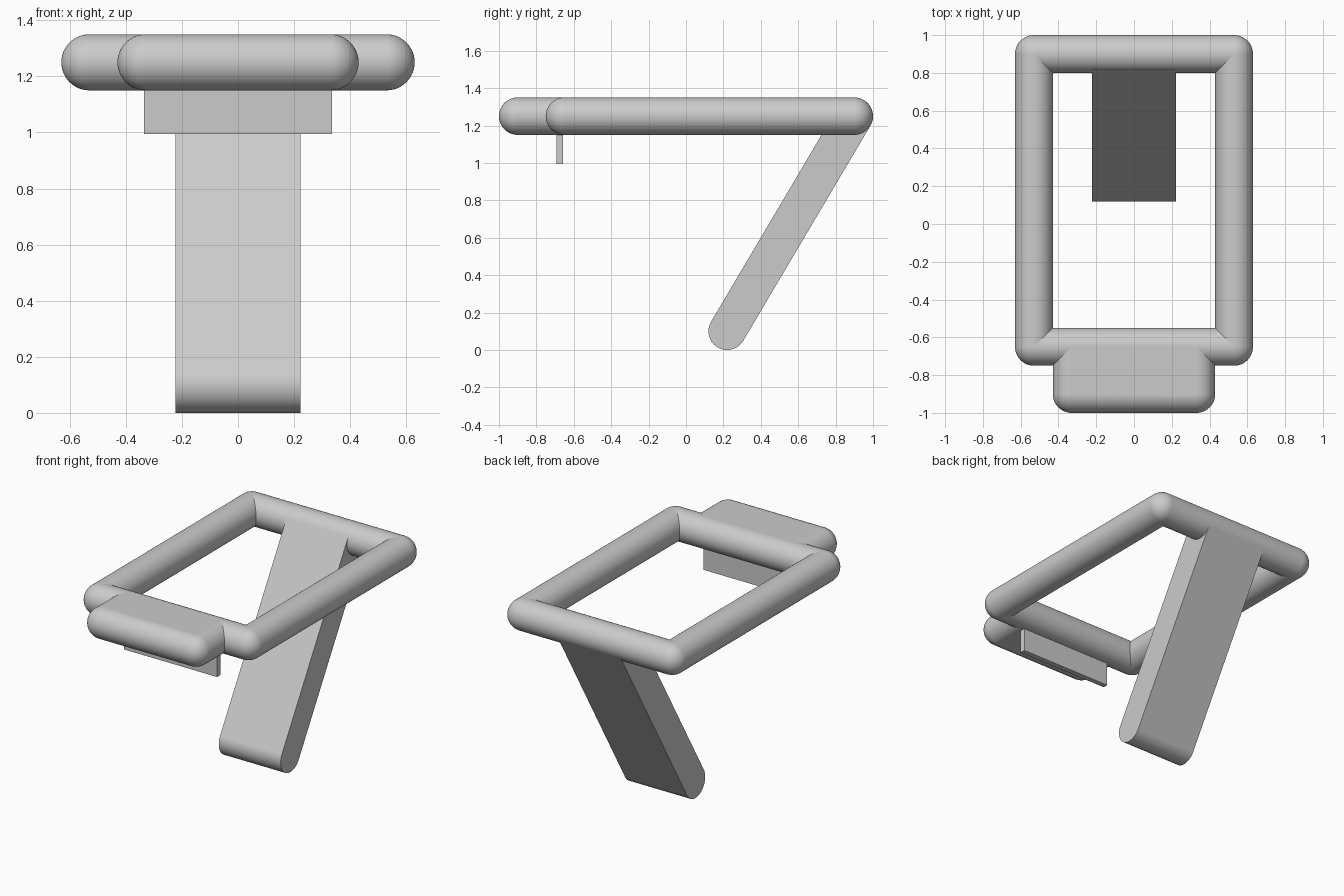
import bpy, bmesh, math
from mathutils import Vector, Matrix

cube = bpy.data.objects.get("Cube")
if cube:
    bpy.data.objects.remove(cube, do_unlink=True)

RADIUS = 0.1      # shared by the tubes, pad edges and leg end
FRAME_Z = 1.25
SIDES = 48

grey = bpy.data.materials.new("plain grey")
grey.use_nodes = True
colour = (0.6, 0.6, 0.6, 1)
grey.diffuse_color = colour
grey.node_tree.nodes["Principled BSDF"].inputs["Base Color"].default_value = colour


def finish(name, bm):
    """Turn a bmesh into a named, smoothly shaded object."""
    bmesh.ops.recalc_face_normals(bm, faces=bm.faces)
    mesh = bpy.data.meshes.new(name)
    bm.to_mesh(mesh)
    bm.free()
    mesh.materials.append(grey)
    obj = bpy.data.objects.new(name, mesh)
    bpy.context.collection.objects.link(obj)
    bpy.ops.object.select_all(action="DESELECT")
    obj.select_set(True)
    bpy.context.view_layer.objects.active = obj
    bpy.ops.object.shade_smooth_by_angle(angle=math.radians(30))
    normals = obj.modifiers.new("even shading", "WEIGHTED_NORMAL")
    normals.keep_sharp = True
    return obj


def ball(bm, centre):
    bmesh.ops.create_uvsphere(bm, u_segments=SIDES, v_segments=SIDES // 2,
                              radius=RADIUS, matrix=Matrix.Translation(centre))


def rod(bm, start, end):
    axis = end - start
    turn = axis.to_track_quat("Z", "Y").to_matrix().to_4x4()
    bmesh.ops.create_cone(bm, cap_ends=True, segments=SIDES, radius1=RADIUS,
                          radius2=RADIUS, depth=axis.length,
                          matrix=Matrix.Translation((start + end) / 2) @ turn)


# Rectangular tube frame with ball corners
FRONT, BACK, HALF = -0.65, 0.9, 0.53
corners = [Vector((x, y, FRAME_Z)) for x, y in
           ((-HALF, FRONT), (HALF, FRONT), (HALF, BACK), (-HALF, BACK))]
bm = bmesh.new()
for i, corner in enumerate(corners):
    ball(bm, corner)
    rod(bm, corner, corners[(i + 1) % 4])
finish("tube_frame", bm)

# Rounded front pad: hull of two balls and two rods running into the frame
bm = bmesh.new()
for x in (-0.33, 0.33):
    tip = Vector((x, -0.9, FRAME_Z))
    ball(bm, tip)
    rod(bm, tip, Vector((x, FRONT, FRAME_Z)))
hull = bmesh.ops.convex_hull(bm, input=bm.verts[:])
hull_faces = {g for g in hull["geom"] if isinstance(g, bmesh.types.BMFace)}
bmesh.ops.delete(bm, geom=[f for f in bm.faces if f not in hull_faces],
                 context="FACES")
bmesh.ops.delete(bm, geom=[v for v in bm.verts if not v.link_faces],
                 context="VERTS")
bmesh.ops.dissolve_limit(bm, angle_limit=0.01, verts=bm.verts[:], edges=bm.edges[:])
finish("front_pad", bm)

# Thin tab hanging below the pad
bm = bmesh.new()
bmesh.ops.create_cube(bm, size=1, matrix=Matrix.Translation((0, -0.675, 1.1))
                      @ Matrix.Diagonal((0.67, 0.034, 0.21, 1)))
finish("hanging_tab", bm)

# Leaning leg: round-footed strip extruded across the width
foot = Vector((0, 0.22, RADIUS))
along = Vector((0, BACK, FRAME_Z)) - foot
up = along.normalized()
side = Vector((0, up.z, -up.y)) * RADIUS
profile = [foot + along - side, foot + along + side]
for i in range(SIDES // 2 + 1):
    a = math.pi * i / (SIDES // 2)
    profile.append(foot + side * math.cos(a) - up * RADIUS * math.sin(a))
HALF_LEG = 0.222
bm = bmesh.new()
face = bm.faces.new([bm.verts.new(p - Vector((HALF_LEG, 0, 0))) for p in profile])
new = bmesh.ops.extrude_face_region(bm, geom=[face], use_keep_orig=True)
bmesh.ops.translate(bm, vec=(2 * HALF_LEG, 0, 0),
                    verts=[g for g in new["geom"] if isinstance(g, bmesh.types.BMVert)])
finish("leaning_leg", bm)
